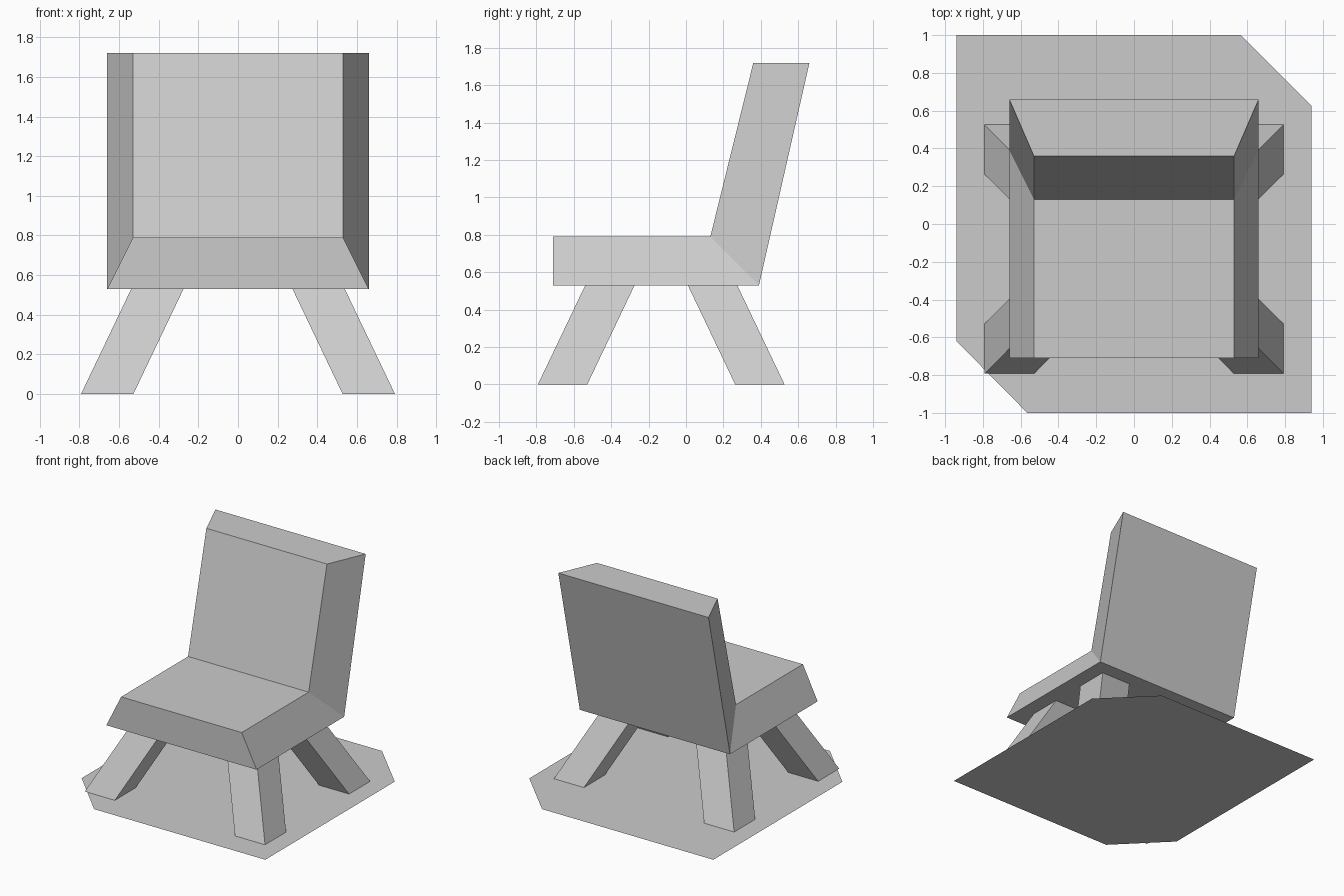
import bpy
import bmesh

if "Cube" in bpy.data.objects:
    bpy.data.objects.remove(bpy.data.objects["Cube"])


def make_object(name, bm):
    mesh = bpy.data.meshes.new(name)
    bm.to_mesh(mesh)
    bm.free()
    obj = bpy.data.objects.new(name, mesh)
    bpy.context.collection.objects.link(obj)
    return obj


def loft(name, sections):
    """Closed solid through a chain of four-cornered cross-sections."""
    bm = bmesh.new()
    rings = [[bm.verts.new(p) for p in s] for s in sections]
    for a, b in zip(rings, rings[1:]):
        for i in range(4):
            j = (i + 1) % 4
            bm.faces.new((a[i], a[j], b[j], b[i]))
    bm.faces.new(rings[0])
    bm.faces.new(rings[-1])
    bmesh.ops.recalc_face_normals(bm, faces=bm.faces)
    return make_object(name, bm)


# Seat and backrest: one bent slab, narrower on the sitting side
INNER, OUTER = 0.53, 0.66
SEAT_Z = 0.53
profile = [((-0.71, 0.79), (-0.71, SEAT_Z)),   # front edge
           ((0.13, 0.79), (0.39, SEAT_Z)),     # mitred bend
           ((0.36, 1.72), (0.66, 1.72))]       # top of backrest
loft("seat_and_backrest",
     [[(-INNER, *i), (INNER, *i), (OUTER, *o), (-OUTER, *o)] for i, o in profile])

# Splayed legs: square section sheared outwards towards the floor
HALF = 0.132
SPLAY = 0.253
for row, foot_y, dir_y in (("front", -0.66, -1), ("rear", 0.395, 1)):
    for side, dir_x in (("left", -1), ("right", 1)):
        sections = []
        for z, shift in ((0, 0), (SEAT_Z, SPLAY)):
            cx = dir_x * (0.66 - shift)
            cy = foot_y - dir_y * shift
            sections.append([(cx + sx * HALF, cy + sy * HALF, z)
                             for sx, sy in ((-1, -1), (1, -1), (1, 1), (-1, 1))])
        loft(f"{row}_{side}_leg", sections)

# Flat floor panel with two opposite corners cut off
bm = bmesh.new()
outline = [(-0.94, 1), (-0.94, -0.62), (-0.565, -1),
           (0.94, -1), (0.94, 0.625), (0.565, 1)]
bm.faces.new([bm.verts.new((x, y, 0)) for x, y in outline])
make_object("floor_panel", bm)
